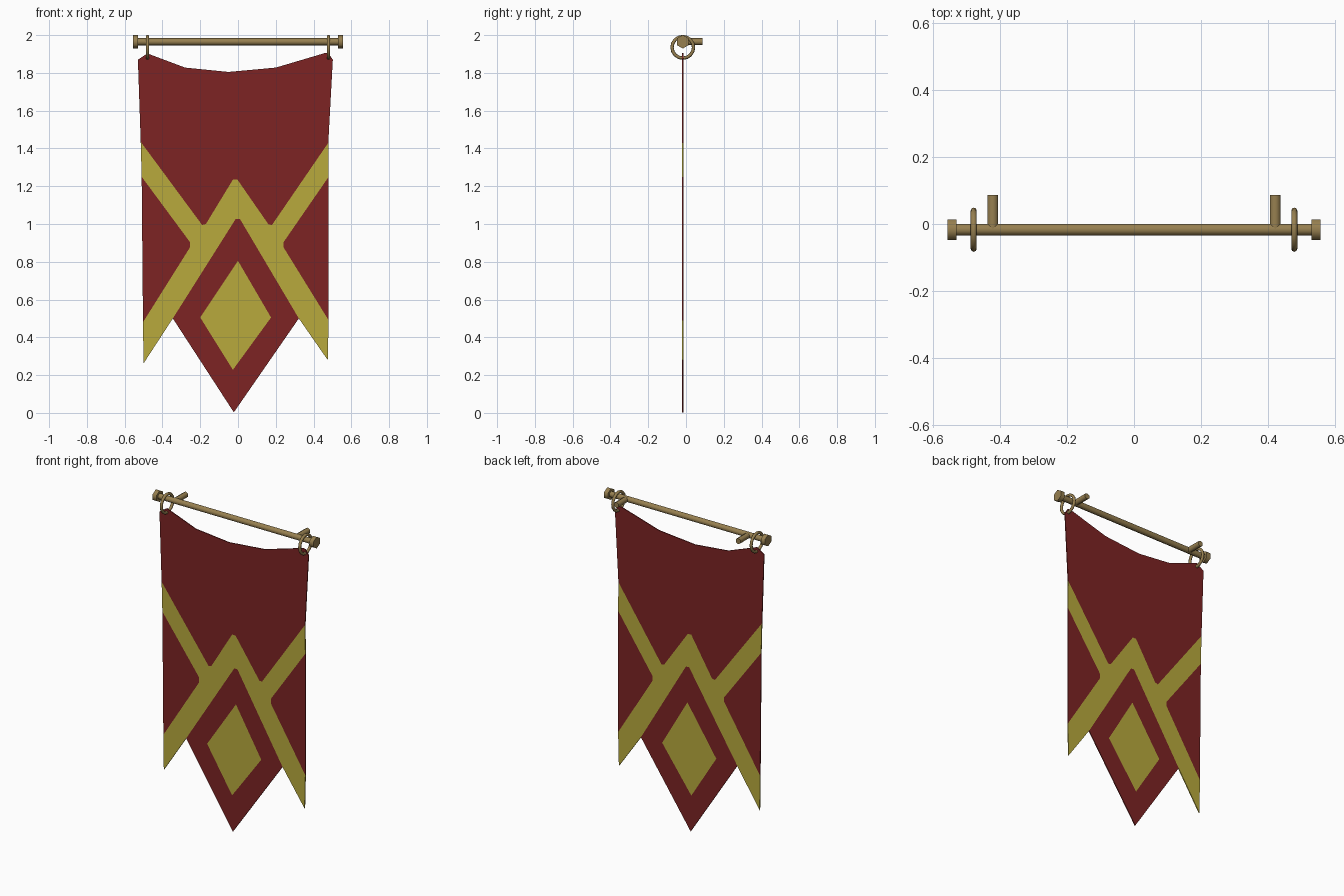
import bpy, bmesh, math
from mathutils import Vector

if "Cube" in bpy.data.objects:
    bpy.data.objects.remove(bpy.data.objects["Cube"])

def material(name, rgb):
    m = bpy.data.materials.new(name)
    m.diffuse_color = (*rgb, 1)
    m.use_nodes = True
    m.node_tree.nodes["Principled BSDF"].inputs["Base Color"].default_value = m.diffuse_color
    return m

red = material("red cloth", (0.205, 0.017, 0.017))
gold = material("gold cloth", (0.48, 0.40, 0.046))
brass = material("aged brass", (0.31, 0.215, 0.08))

Y, ZR = -0.017, 1.965   # rod axis

# Cloth: red and gold panels that share their borders
l_up, l_lo = [(-0.515, 1.435), (-0.19, 0.995)], [(-0.51, 1.25), (-0.255, 0.905), (-0.255, 0.875), (-0.503, 0.48)]
r_up, r_lo = [(0.18, 0.995), (0.478, 1.43)], [(0.48, 1.25), (0.242, 0.905), (0.242, 0.875), (0.48, 0.49)]
peak = [(-0.17, 1.0), (-0.027, 1.235), (-0.003, 1.235), (0.162, 0.997)]
zigzag = l_up + peak + r_up
hem = [(-0.53, 1.87), (-0.48, 1.903), (-0.28, 1.828), (-0.05, 1.805),
       (0.2, 1.828), (0.46, 1.905), (0.48, 1.903), (0.502, 1.87)]
left, top_l, top_r, right, tip = (-0.345, 0.5), (-0.012, 1.027), (0.01, 1.027), (0.322, 0.5), (-0.022, 0.003)
d_left, d_top, d_right, d_low = (-0.2, 0.505), (0.0, 0.805), (0.175, 0.505), (-0.027, 0.228)
panels = [
    (zigzag + hem[::-1], 0),
    (l_lo, 0), (r_lo, 0),
    (zigzag + r_lo + [(0.475, 0.28), right, top_r, top_l, left, (-0.5, 0.262)] + l_lo[::-1], 1),
    ([left, top_l, d_top, d_left], 0), ([top_l, top_r, d_top], 0),
    ([top_r, right, d_right, d_top], 0), ([right, tip, d_low, d_right], 0),
    ([tip, left, d_left, d_low], 0),
    ([d_left, d_top, d_right, d_low], 1),
]
bm = bmesh.new()
verts = {}
for pts, mat in panels:
    vs = []
    for p in pts:
        if p not in verts:
            verts[p] = bm.verts.new((p[0], Y, p[1]))
        vs.append(verts[p])
    bm.faces.new(vs).material_index = mat
bmesh.ops.recalc_face_normals(bm, faces=bm.faces)
bmesh.ops.triangulate(bm, faces=bm.faces)
mesh = bpy.data.meshes.new("cloth")
bm.to_mesh(mesh)
bm.free()
mesh.materials.append(red)
mesh.materials.append(gold)
cloth = bpy.data.objects.new("cloth", mesh)
bpy.context.collection.objects.link(cloth)
solid = cloth.modifiers.new("thickness", 'SOLIDIFY')
solid.thickness, solid.offset = 0.006, 0

def finish(name):
    o = bpy.context.object
    o.name = name
    o.data.materials.append(brass)
    bpy.ops.object.shade_smooth_by_angle(angle=math.radians(65))

def hex_bar(name, a, b, r):
    """Six-sided bar from a to b with a corner pointing up."""
    a, b = Vector(a), Vector(b)
    along_x = abs(b.x - a.x) > abs(b.y - a.y)
    bpy.ops.mesh.primitive_cylinder_add(vertices=6, radius=r, depth=(b - a).length, location=(a + b) / 2,
        rotation=(math.pi / 2, 0, math.pi / 2) if along_x else (math.pi / 2, 0, 0))
    finish(name)

# Rod, end caps, wall pegs and hanging rings
hex_bar("rod", (-0.54, Y, ZR), (0.54, Y, ZR), 0.0195)
for side, s in (("left", -1), ("right", 1)):
    hex_bar(side + "_end_cap", (s * 0.53, Y, ZR), (s * 0.557, Y, ZR), 0.036)
    hex_bar(side + "_wall_peg", (s * 0.422, Y, ZR), (s * 0.422, 0.087, ZR), 0.0185)
    bpy.ops.mesh.primitive_torus_add(major_radius=0.057, minor_radius=0.009, major_segments=16,
        minor_segments=8, location=(s * 0.479, Y, 1.935), rotation=(0, math.pi / 2, 0))
    finish(side + "_ring")
